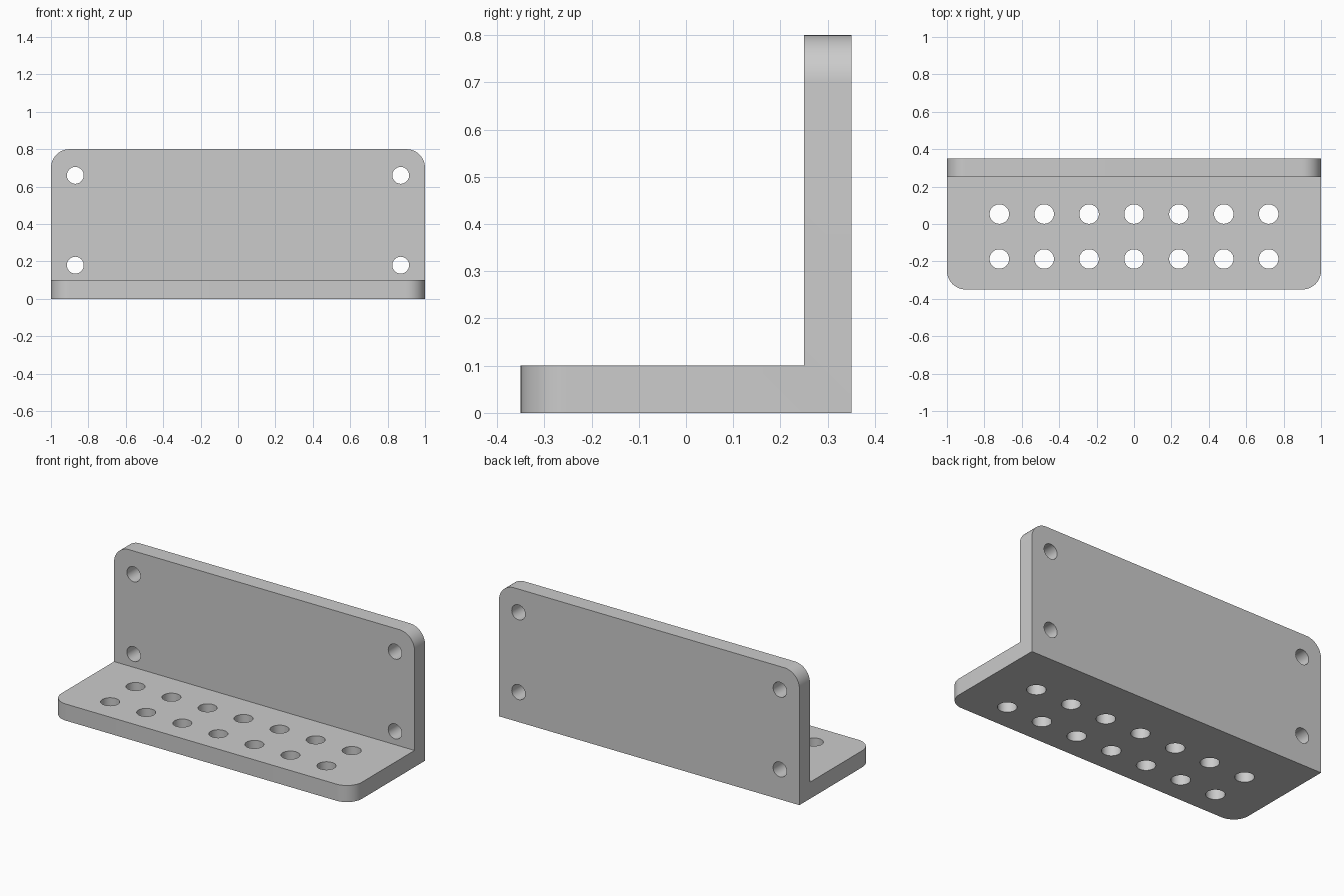
import bpy, bmesh, math
from mathutils import Matrix, Vector

cube = bpy.data.objects.get("Cube")
if cube:
    bpy.data.objects.remove(cube, do_unlink=True)

grey = bpy.data.materials.new("plain grey")
grey.use_nodes = True
colour = (0.6, 0.6, 0.6, 1)
grey.diffuse_color = colour
grey.node_tree.nodes["Principled BSDF"].inputs["Base Color"].default_value = colour


def add_object(name, bm):
    bmesh.ops.recalc_face_normals(bm, faces=bm.faces)
    mesh = bpy.data.meshes.new(name)
    bm.to_mesh(mesh)
    bm.free()
    mesh.materials.append(grey)
    obj = bpy.data.objects.new(name, mesh)
    bpy.context.collection.objects.link(obj)
    return obj


# L-shaped side profile (y, z), extruded along the full width
profile = [(-0.35, 0), (0.35, 0), (0.35, 0.8), (0.25, 0.8), (0.25, 0.1), (-0.35, 0.1)]
bm = bmesh.new()
side = bm.faces.new([bm.verts.new((-1, y, z)) for y, z in profile])
extruded = bmesh.ops.extrude_face_region(bm, geom=[side])["geom"]
bmesh.ops.translate(bm, vec=(2, 0, 0),
                    verts=[g for g in extruded if isinstance(g, bmesh.types.BMVert)])

# Rounded free corners of both plates
corners = []
for e in bm.edges:
    a, b = e.verts
    along_x = abs(a.co.x - b.co.x) > 0.1
    at_front = all(v.co.y < -0.34 for v in e.verts)
    at_top = all(v.co.z > 0.79 for v in e.verts)
    if not along_x and (at_front or at_top):
        corners.append(e)
bmesh.ops.bevel(bm, geom=corners, offset=0.1, segments=12, profile=0.5, affect='EDGES')
bracket = add_object("angle_bracket", bm)

# Hole cutters
bm = bmesh.new()


def add_drill(centre, radius, rotation=Matrix()):
    bmesh.ops.create_cone(bm, cap_ends=True, segments=48, radius1=radius, radius2=radius,
                          depth=0.2, matrix=Matrix.Translation(Vector(centre)) @ rotation)


for column in range(-3, 4):
    for y in (-0.187, 0.053):
        add_drill((column * 0.24, y, 0.05), 0.052)
for x in (-0.87, 0.87):
    for z in (0.18, 0.66):
        add_drill((x, 0.3, z), 0.045, Matrix.Rotation(math.pi / 2, 4, 'X'))
drills = add_object("hole_cutters", bm)
drills.hide_render = True

# Cut the holes, then drop the cutters
bpy.ops.object.select_all(action='DESELECT')
bpy.context.view_layer.objects.active = bracket
bracket.select_set(True)
cut = bracket.modifiers.new("holes", 'BOOLEAN')
cut.operation = 'DIFFERENCE'
cut.solver = 'EXACT'
cut.object = drills
bpy.ops.object.modifier_apply(modifier=cut.name)
bpy.data.objects.remove(drills, do_unlink=True)
bpy.ops.object.shade_smooth_by_angle(angle=math.radians(30))
